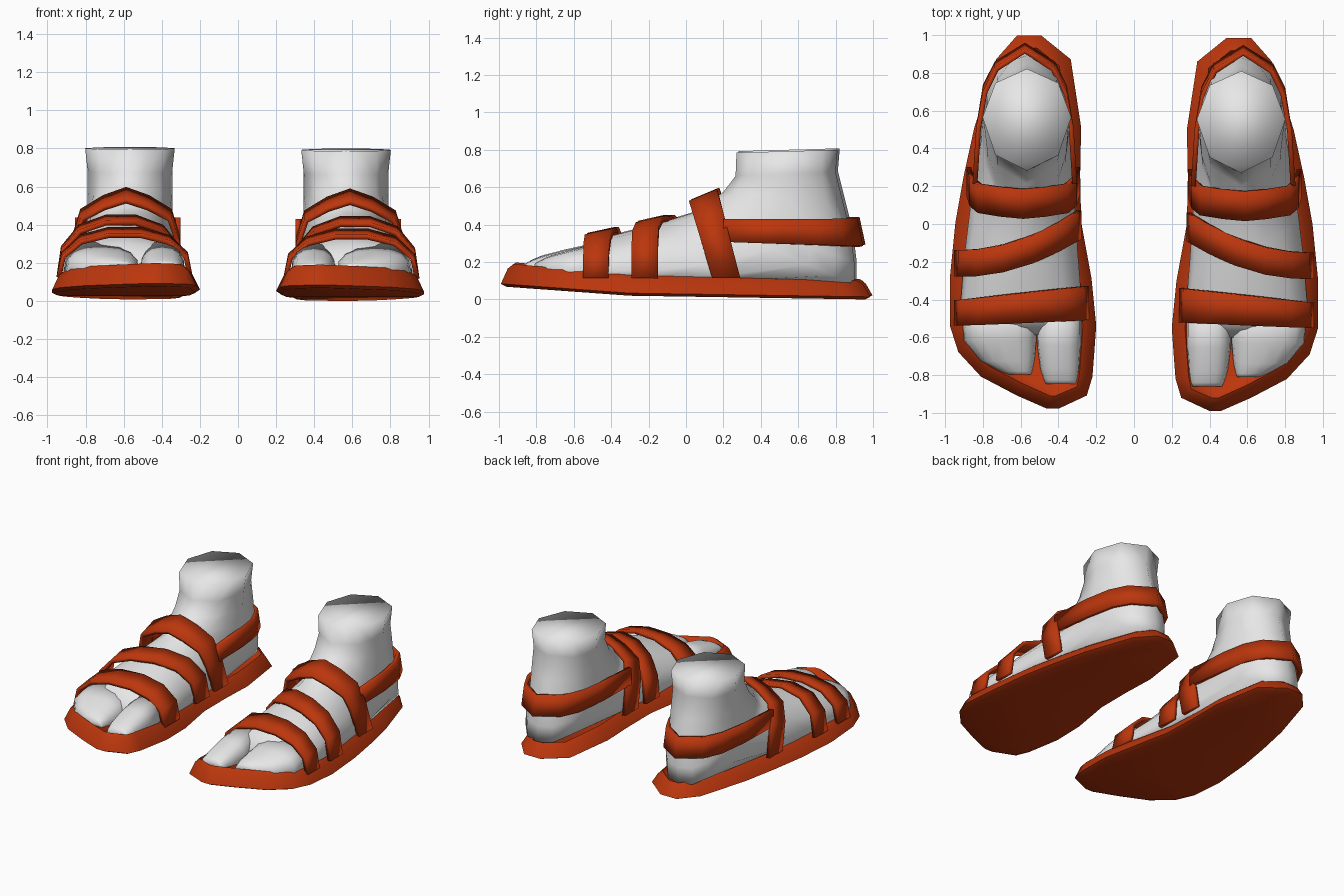
import bpy, bmesh, math
from mathutils import Vector

if "Cube" in bpy.data.objects:
    bpy.data.objects.remove(bpy.data.objects["Cube"])


def material(name, rgb):
    m = bpy.data.materials.new(name)
    m.diffuse_color = (*rgb, 1)
    m.use_nodes = True
    m.node_tree.nodes["Principled BSDF"].inputs["Base Color"].default_value = m.diffuse_color
    return m


SKIN = material("pale_grey", (0.8, 0.8, 0.8))
LEATHER = material("rust_orange", (0.5, 0.037, 0.004))


def finish(bm, name, mat, side, angle):
    """Mirror for the left foot, fix normals, shade and link."""
    for v in bm.verts:
        v.co.x *= side
        if side < 0:
            v.co += Vector((0, .012, .008))
    bmesh.ops.recalc_face_normals(bm, faces=bm.faces)
    me = bpy.data.meshes.new(name)
    bm.to_mesh(me)
    bm.free()
    for p in me.polygons:
        p.use_smooth = True
    if angle < 180:
        me.set_sharp_from_angle(angle=math.radians(angle))
    me.materials.append(mat)
    ob = bpy.data.objects.new(name + ("_right" if side > 0 else "_left"), me)
    bpy.context.collection.objects.link(ob)
    return ob


def bridge(bm, a, b):
    n = len(a)
    for i in range(n):
        bm.faces.new((a[i], a[(i + 1) % n], b[(i + 1) % n], b[i]))


def lerp(a, b, t):
    return a + (b - a) * min(max(t, 0), 1)


# Sole: stations of y, inner x, outer x
STATIONS = [(-.99, .40, .46), (-.92, .25, .62), (-.82, .22, .81), (-.69, .21, .93),
            (-.55, .20, .975), (-.3, .225, .975), (0, .28, .945), (.25, .285, .90),
            (.5, .28, .845), (.86, .335, .73), (.985, .49, .62)]


def sole_bottom(y):
    return lerp(.02, .07, (-.3 - y) / .69) if y < -.3 else lerp(.02, 0, (y + .3) / 1.28)


def sole_top(y):
    return lerp(.13, .19, (-.3 - y) / .62) if y < -.3 else lerp(.13, .10, (y + .3) / 1.2)


def sole(side):
    bm = bmesh.new()
    outline = [Vector((r, y, 0)) for y, l, r in STATIONS]
    outline += [Vector((l, y, 0)) for y, l, r in reversed(STATIONS)]
    n = len(outline)

    def ring(inset, height, lift):
        out = []
        for i, p in enumerate(outline):
            a = (p - outline[i - 1]).normalized()
            b = (outline[(i + 1) % n] - p).normalized()
            t = (a + b).normalized()
            q = p + Vector((-t.y, t.x, 0)) * inset
            out.append(bm.verts.new((q.x, q.y, height(q.y) + lift)))
        return out

    rings = [ring(.03, sole_bottom, 0), ring(0, sole_bottom, .014),
             ring(.038, sole_top, -.025), ring(.07, sole_top, 0), ring(.095, sole_top, -.03)]
    for a, b in zip(rings, rings[1:]):
        bridge(bm, a, b)
    for r in (rings[0], rings[-1]):
        for i in range(len(STATIONS) - 1):
            bm.faces.new((r[i], r[i + 1], r[n - 2 - i], r[n - 1 - i]))
    finish(bm, "sole", LEATHER, side, 65)


def loft(name, rows, side, crown=1, seg=16):
    """Skin rings of: top y, top z, bottom y, bottom z, centre x, half width."""
    bm = bmesh.new()
    rings = []
    for yt, zt, yb, zb, xc, hw in rows:
        # widest point sinks towards the ground at the forefoot
        m = min(.75, .5 + .27 * max(0, .9 - yb))
        ring = []
        for k in range(seg):
            a = 2 * math.pi * k / seg
            c, s = math.cos(a), math.sin(a)
            e = crown if c > 0 or zb > .3 else .85 if yb > .7 else .55
            t = m * (1 - c ** e) if c > 0 else m + (1 - m) * abs(c) ** e
            x = xc + hw * math.copysign(abs(s) ** e, s)
            ring.append(Vector((x, yt + (yb - yt) * t, zt + (zb - zt) * t)))
        # the ankle is eight-sided
        if zb > .5:
            for k in range(1, seg, 2):
                ring[k] = (ring[k - 1] + ring[(k + 1) % seg]) / 2
        rings.append([bm.verts.new(p) for p in ring])
    for a, b in zip(rings, rings[1:]):
        bridge(bm, a, b)
    bm.faces.new(rings[0])
    bm.faces.new(rings[-1])
    finish(bm, name, SKIN, side, 180)


# Foot: rings fan from the level ankle to the upright forefoot (y, z, y, z, half width)
FOOT = [(.27, .785, .81, .80, .235), (.265, .66, .80, .68, .222),
        (.20, .575, .84, .52, .222), (.12, .52, .88, .36, .225),
        (.08, .485, .90, .20, .225), (.03, .46, .90, .08, .23),
        (-.12, .415, .2, .08, .275), (-.22, .385, -.15, .08, .30),
        (-.42, .335, -.42, .09, .32), (-.53, .295, -.53, .1, .318),
        (-.6, .2, -.6, .1, .28)]


def foot(side):
    rows = [(yt, zt, yb, zb, lerp(.567, .597, (.1 - yt) / .3), hw)
            for yt, zt, yb, zb, hw in FOOT]
    loft("foot", rows, side)


def toe(name, side, x0, x1, half, tip_y, blunt):
    """Toe block tapering from the forefoot to a rounded tip."""
    rows = []
    for t in (0, .5, .8, .95, 1):
        y = lerp(-.45, tip_y, t)
        f = 1 - (1 - blunt) * t ** 4
        rows.append((y, .305 - .09 * t - .025 * t ** 8, y, .1 + .03 * t,
                     lerp(x0, x1, t ** 4), half * f))
    loft(name, rows, side, .8)


def ribbon(name, pairs, side):
    bm = bmesh.new()
    pairs = [(bm.verts.new(p), bm.verts.new(q)) for p, q in pairs]
    for (a, b), (c, d) in zip(pairs, pairs[1:]):
        bm.faces.new((a, b, d, c))
    ob = finish(bm, name, LEATHER, side, 30)
    mod = ob.modifiers.new("thickness", "SOLIDIFY")
    mod.thickness = 0.026
    mod.offset = 0


def arch_strap(name, side, xl, xr, ys, width, peaks, profile):
    """Strap over the foot; ys is the front edge at left, middle and right."""
    half = [(-u, h) for u, h in profile]
    path = half + [(-u, h) for u, h in reversed(half) if u]
    pairs = []
    for u, h in path:
        x = (xl + xr) / 2 + u * (xr - xl) / 2
        if ys[0] == ys[2]:  # straight lean when symmetric
            y = lerp(ys[0], ys[1], h)
        else:
            y = ys[1] + u * (ys[2] - ys[0]) / 2 + u * u * ((ys[0] + ys[2]) / 2 - ys[1])
        w = lerp(width[0], width[1], (u + 1) / 2)
        pairs.append(((x, y, lerp(.115, peaks[0], h)), (x, y + w, lerp(.115, peaks[1], h))))
    ribbon(name, pairs, side)


FLAT = [(1, 0), (.93, .5), (.66, .84), (.24, 1)]
PEAKED = [(1, 0), (.94, .47), (.8, .76), (.4, .91), (0, 1)]


def heel_strap(side):
    half = [(.264, .2), (.245, .5), (.21, .7), (.15, .82), (0, .915)]
    path = half + [(-w, y) for w, y in reversed(half[:-1])]
    ribbon("heel_strap", [((.578 + w, y + .02 * (y > .6), .315 - .035 * y),
                           (.578 + w, y - .012 * (y > .6), .43)) for w, y in path], side)


for side in (1, -1):
    sole(side)
    foot(side)
    toe("big_toe", side, .397, .385, .118, -.86, .7)
    toe("small_toes", side, .715, .605, .2, -.81, .3)
    arch_strap("toe_strap", side, .25, .94, (-.52, -.535, -.55), (.18, .135),
               (.335, .368), FLAT)
    arch_strap("instep_strap", side, .29, .94, (-.09, -.245, -.29), (.15, .14),
               (.40, .432), FLAT)
    arch_strap("ankle_strap", side, .30, .875, (.14, .02, .14), (.15, .15),
               (.515, .578), PEAKED)
    heel_strap(side)
